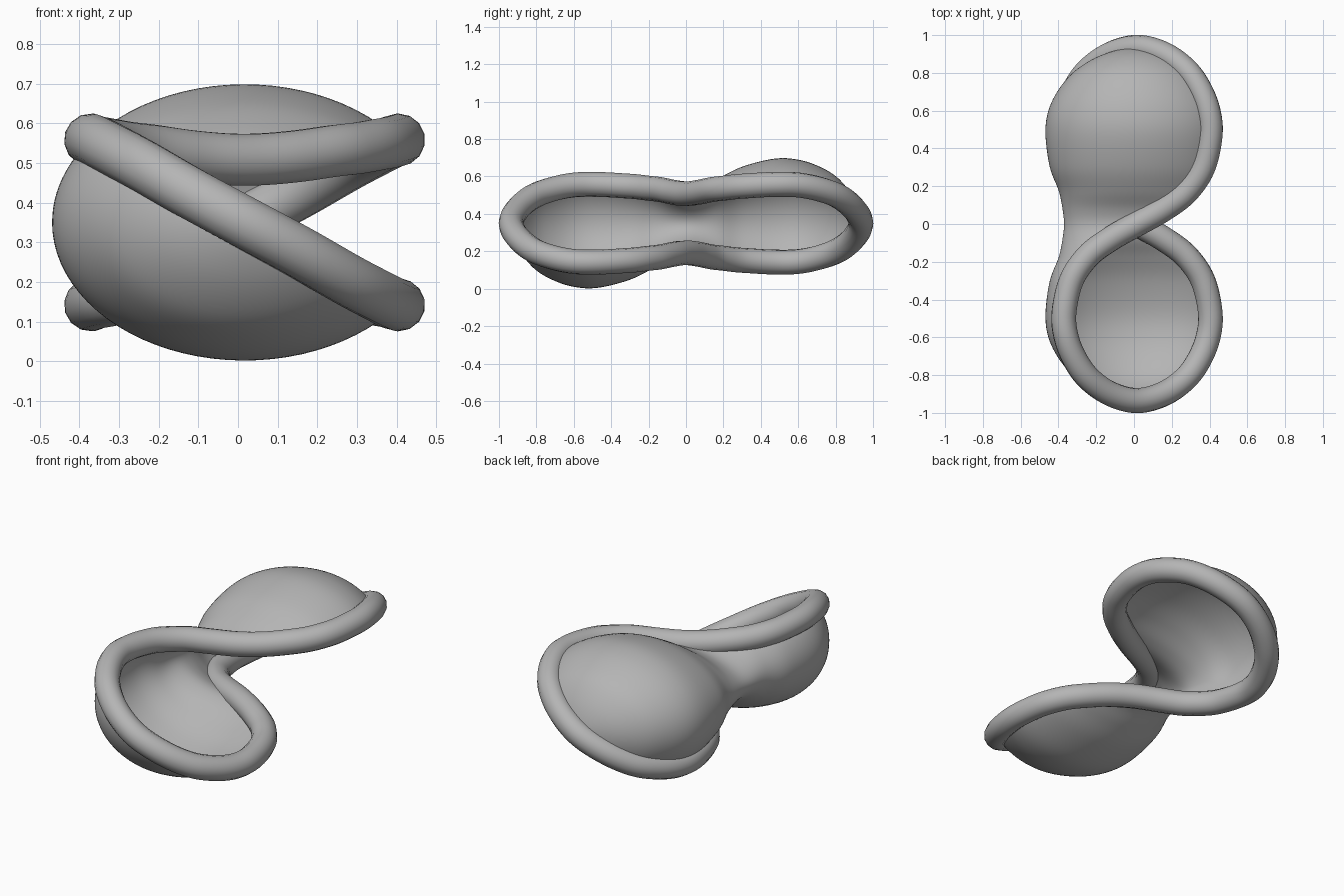
import bpy, bmesh, math

if "Cube" in bpy.data.objects:
    bpy.data.objects.remove(bpy.data.objects["Cube"])

CX, CZ = 0.0165, 0.35      # centre of the twisted rim
RIM = 0.0665               # rim tube radius
SUB, ARC = 6, 40           # rows between sections, points across the membrane

grey = bpy.data.materials.new("warm_grey")
grey.diffuse_color = (0.46, 0.46, 0.46, 1)
grey.use_nodes = True
grey.node_tree.nodes["Principled BSDF"].inputs["Base Color"].default_value = grey.diffuse_color

# Elliptical sections from waist to tip: y, x radius, z radius, rim angle
half = [(0, .387, .158, 90), (.08, .395, .18, 111), (.175, .415, .24, 129.7),
        (.3, .462, .302, 139), (.47, .485, .345, 143), (.6, .47, .34, 143),
        (.72, .41, .30, 143), (.82, .318, .235, 143), (.9, .174, .125, 143),
        (.935, 0, 0, 143)]
past_tip = (.9, -.174, -.125, 143)
half.append(past_tip)
front = [(-y, a, c, t) for y, a, c, t in half]
back = [(y, a, c, 180 - t) for y, a, c, t in half]
keys = front[::-1] + back[1:]


def spline(p0, p1, p2, p3, t):
    return [0.5 * (2 * b + (c - a) * t + (2 * a - 5 * b + 4 * c - d) * t * t
                   + (3 * b - a - 3 * c + d) * t ** 3)
            for a, b, c, d in zip(p0, p1, p2, p3)]


rows = []
for i in range(1, len(keys) - 2):
    for j in range(SUB):
        rows.append(spline(*keys[i - 1:i + 3], j / SUB))
rows.append(list(keys[-2]))


def point(row, phi):
    """Point on a section, phi measured from the upper rim strand."""
    y, a, c, t = row
    ang = math.radians(t) + phi
    return (CX + a * math.cos(ang), y, CZ + c * math.sin(ang))


# Membrane: half-ellipse sections lofted from tip to tip
bm = bmesh.new()
grid = [[bm.verts.new(point(r, math.pi * k / ARC)) for k in range(ARC + 1)]
        for r in rows]
for r0, r1 in zip(grid, grid[1:]):
    for k in range(ARC):
        bm.faces.new((r0[k], r0[k + 1], r1[k + 1], r1[k]))
bmesh.ops.remove_doubles(bm, verts=bm.verts, dist=1e-5)
bmesh.ops.recalc_face_normals(bm, faces=bm.faces)
for f in bm.faces:
    f.smooth = True
mesh = bpy.data.meshes.new("membrane")
bm.to_mesh(mesh)
bm.free()
mesh.materials.append(grey)
bpy.context.collection.objects.link(bpy.data.objects.new("membrane", mesh))

# Rim: round tube along both strands, closed at the tips
path = [point(r, 0) for r in rows] + [point(r, math.pi) for r in rows[-2:0:-1]]
curve = bpy.data.curves.new("rim", "CURVE")
curve.dimensions = "3D"
curve.bevel_depth = RIM
curve.bevel_resolution = 5
line = curve.splines.new("POLY")
line.points.add(len(path) - 1)
for p, co in zip(line.points, path):
    p.co = (*co, 1)
line.use_cyclic_u = True
line.use_smooth = True
curve.materials.append(grey)
bpy.context.collection.objects.link(bpy.data.objects.new("rim", curve))
